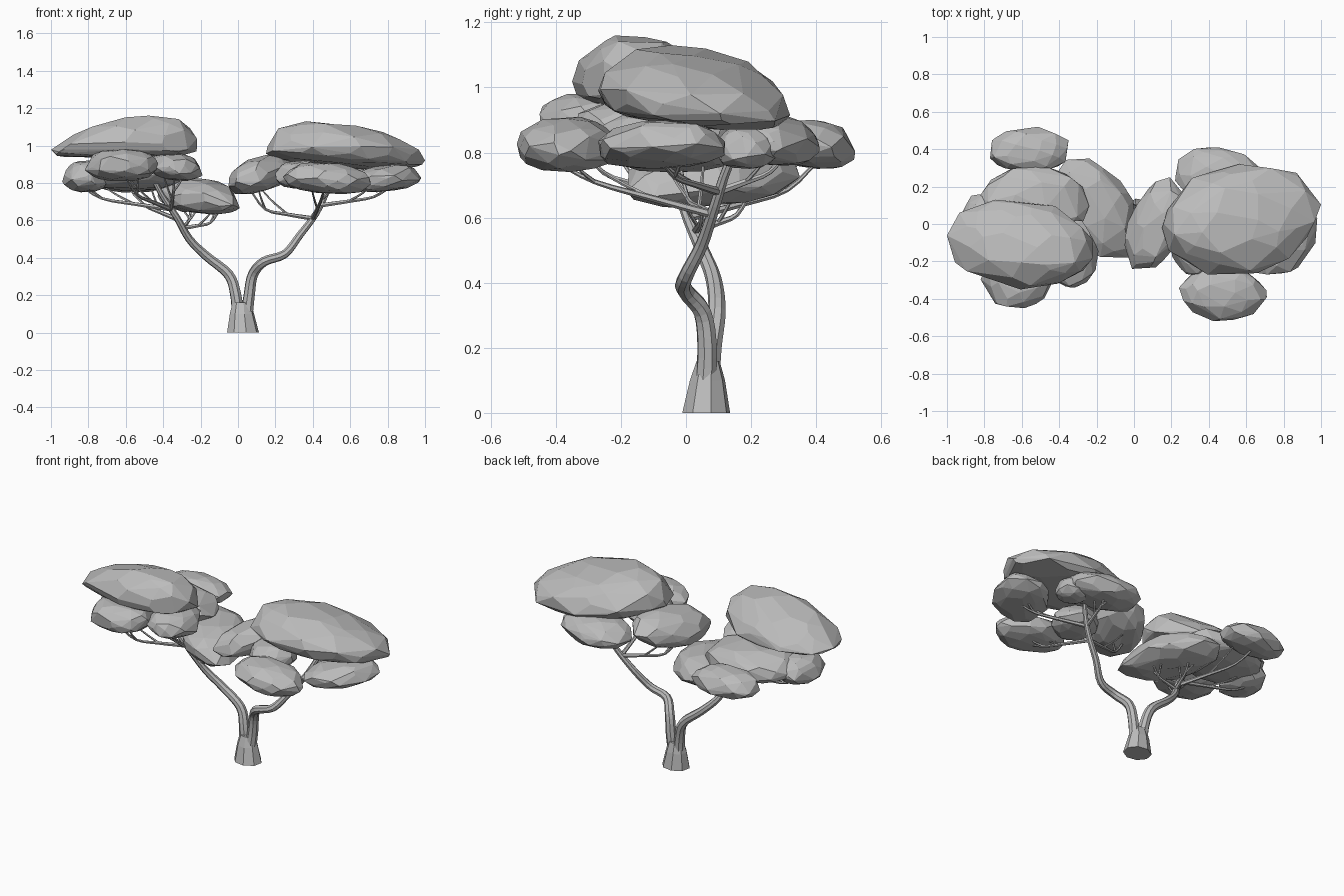
import bpy, bmesh, random
from math import sin, cos, pi, sqrt
from mathutils import Vector

random.seed(7)

if "Cube" in bpy.data.objects:
    bpy.data.objects.remove(bpy.data.objects["Cube"])

grey = bpy.data.materials.new("plain_grey")
grey.use_nodes = True
grey.diffuse_color = (0.5, 0.5, 0.5, 1)
grey.node_tree.nodes["Principled BSDF"].inputs["Base Color"].default_value = (0.5, 0.5, 0.5, 1)


def add_mesh(name, bm):
    mesh = bpy.data.meshes.new(name)
    bmesh.ops.recalc_face_normals(bm, faces=bm.faces[:])
    bm.to_mesh(mesh)
    bm.free()
    mesh.materials.append(grey)
    bpy.context.collection.objects.link(bpy.data.objects.new(name, mesh))


def skin_rings(name, rings):
    """Closed tube through a list of equal rings of points."""
    bm = bmesh.new()
    loops = [[bm.verts.new(p) for p in ring] for ring in rings]
    for a, b in zip(loops, loops[1:]):
        for k in range(len(a)):
            n = (k + 1) % len(a)
            bm.faces.new((a[k], a[n], b[n], b[k]))
    bm.faces.new(loops[0])
    bm.faces.new(loops[-1])
    add_mesh(name, bm)


def foliage(name, xs, ys, zs, lean=(0, 0), yaw=0.0, swell=(0, 0), belly=0.7, count=65):
    """Faceted cloud of leaves: jittered dome hull, leaned and fitted to its extents."""
    pts = []
    for i in range(count):
        h = 1 - 2 * (i + 0.5) / count
        a = i * pi * (3 - sqrt(5)) + random.uniform(-0.3, 0.3)
        r = sqrt(1 - h * h) ** 0.75 * random.uniform(0.92, 1.05)
        x, y = r * cos(a) * 1.5, r * sin(a)
        x, y = x * cos(yaw) - y * sin(yaw), x * sin(yaw) + y * cos(yaw)
        z = h * (1 + swell[0] * x + swell[1] * y) if h > 0 else h * belly
        pts.append(Vector((x, y, z + lean[0] * x + lean[1] * y)))
    for k, (lo, hi) in enumerate((xs, ys, zs)):
        low, high = min(p[k] for p in pts), max(p[k] for p in pts)
        for p in pts:
            p[k] = lo + (p[k] - low) / (high - low) * (hi - lo)
    bm = bmesh.new()
    for p in pts:
        bm.verts.new(p)
    bmesh.ops.convex_hull(bm, input=bm.verts[:])
    bmesh.ops.delete(bm, geom=[v for v in bm.verts if not v.link_faces], context='VERTS')
    bmesh.ops.dissolve_limit(bm, angle_limit=0.12, verts=bm.verts[:], edges=bm.edges[:])
    add_mesh(name, bm)


def limb(name, points, r0, r1, sides=8, steps=4):
    """Tapered tube swept along a smooth path."""
    p = [Vector(q) for q in points]
    p = [p[0] * 2 - p[1]] + p + [p[-1] * 2 - p[-2]]
    path = []
    for i in range(1, len(p) - 2):
        a, b, c, d = p[i - 1:i + 3]
        for s in range(steps):
            t = s / steps
            path.append(0.5 * (2 * b + (c - a) * t + (2 * a - 5 * b + 4 * c - d) * t * t
                               + (3 * b - a - 3 * c + d) * t ** 3))
    path.append(p[-2])
    rings, side = [], Vector((0.3, 1, 0.1))
    for i, q in enumerate(path):
        tangent = (path[min(i + 1, len(path) - 1)] - path[max(i - 1, 0)]).normalized()
        side = (side - tangent * side.dot(tangent)).normalized()
        other = tangent.cross(side)
        r = r0 + (r1 - r0) * i / (len(path) - 1)
        rings.append([q + r * (side * cos(2 * pi * k / sides) + other * sin(2 * pi * k / sides))
                      for k in range(sides)])
    skin_rings(name, rings)


def branch(name, fork, tip, sag=0.04):
    """Drooping branch from a fork to the underside of a cloud, with splayed twigs."""
    fork, tip = Vector(fork), Vector(tip)
    mid = fork.lerp(tip, 0.4) - Vector((0, 0, sag * 0.6))
    late = fork.lerp(tip, 0.75) - Vector((0, 0, sag))
    limb(name, [fork, mid, late, tip], 0.013, 0.005, 6, 3)
    across = (tip - fork).cross(Vector((0, 0, 1))).normalized() * 0.06
    for twig, start, way in (("first_twig", mid, 1), ("second_twig", late, -1)):
        end = start.lerp(tip, 0.7) + across * way
        end.z = tip.z + 0.02
        bend = start.lerp(end, 0.55) - Vector((0, 0, 0.01))
        limb(f"{name}_{twig}", [start, bend, end], 0.007, 0.004, 5, 3)


# Flared root base shared by both trunks
skin_rings("root_base", [
    [(cx + rx * cos(k * pi / 4 + 0.2), cy + ry * sin(k * pi / 4 + 0.2), z) for k in range(8)]
    for z, cx, cy, rx, ry in ((0, 0.027, 0.062, 0.087, 0.075), (0.1, 0.021, 0.066, 0.066, 0.055),
                              (0.16, 0.02, 0.068, 0.05, 0.036))])

# Twin trunks
limb("right_trunk", [(0.0, 0.07, 0.08), (-0.012, 0.08, 0.2), (-0.05, 0.095, 0.31), (-0.17, 0.085, 0.41),
                     (-0.26, 0.05, 0.5), (-0.33, 0.0, 0.62), (-0.41, -0.03, 0.74), (-0.47, -0.05, 0.86)],
     0.034, 0.012)
limb("left_trunk", [(0.045, 0.06, 0.08), (0.06, 0.065, 0.2), (0.08, 0.05, 0.31), (0.14, -0.005, 0.38),
                    (0.25, 0.0, 0.42), (0.33, 0.05, 0.52), (0.42, 0.09, 0.64), (0.48, 0.13, 0.76),
                    (0.55, 0.21, 0.92)], 0.034, 0.012)

# Branches under the right-hand canopy
low_fork, high_fork = (-0.29, 0.03, 0.56), (-0.36, -0.02, 0.66)
branch("right_inner_branch", low_fork, (-0.1, 0.05, 0.65))
branch("right_inner_back_branch", low_fork, (-0.25, 0.2, 0.68))
branch("right_outer_branch", high_fork, (-0.85, 0.05, 0.79))
branch("right_front_branch", high_fork, (-0.6, -0.33, 0.83), 0.05)
branch("right_back_branch", (-0.31, 0.01, 0.6), (-0.57, 0.41, 0.78), 0.05)
branch("right_middle_branch", high_fork, (-0.34, -0.2, 0.84))

# Branches under the left-hand canopy
low_fork, high_fork = (0.4, 0.08, 0.61), (0.44, 0.1, 0.68)
branch("left_inner_branch", low_fork, (0.06, -0.02, 0.77), 0.07)
branch("left_front_branch", low_fork, (0.46, -0.4, 0.77), 0.02)
branch("left_outer_branch", high_fork, (0.82, -0.08, 0.78), 0.03)
branch("left_back_branch", high_fork, (0.47, 0.31, 0.8), 0.03)

# Leaf clouds of the right-hand canopy
foliage("right_crown", (-1.0, -0.22), (-0.35, 0.13), (0.93, 1.16), (0.03, -0.03), -0.15, (0.25, -0.3), 0.25, 90)
foliage("right_back_cloud", (-0.85, -0.24), (-0.12, 0.32), (0.76, 0.95), (0.0, -0.1), 0.1)
foliage("right_front_cloud", (-0.82, -0.43), (-0.45, -0.1), (0.81, 0.98), (0, -0.1))
foliage("right_middle_cloud", (-0.47, -0.19), (-0.34, 0.02), (0.81, 0.96), (-0.1, 0))
foliage("right_outer_cloud", (-0.94, -0.7), (-0.16, 0.16), (0.75, 0.92))
foliage("right_rear_cloud", (-0.77, -0.35), (0.27, 0.52), (0.75, 0.9), (0, -0.1))
foliage("right_low_cloud", (-0.43, 0.01), (-0.18, 0.35), (0.63, 0.83), (-0.1, 0.12), -0.7)

# Leaf clouds of the left-hand canopy
foliage("left_crown", (0.15, 1.0), (-0.27, 0.32), (0.87, 1.13), (-0.08, -0.15), 0.15, (-0.15, -0.05), 0.35, 90)
foliage("left_front_cloud", (0.24, 0.71), (-0.52, -0.21), (0.74, 0.91), (-0.1, 0), -0.1)
foliage("left_front_inner_cloud", (0.2, 0.48), (-0.28, 0.02), (0.77, 0.92))
foliage("left_outer_cloud", (0.6, 0.98), (-0.27, 0.12), (0.75, 0.9), (0.15, 0), 0.4)
foliage("left_middle_cloud", (0.52, 0.72), (0.09, 0.28), (0.75, 0.88))
foliage("left_back_cloud", (0.22, 0.68), (0.1, 0.41), (0.76, 0.92), (0, -0.1), -0.2)
foliage("left_inner_cloud", (-0.05, 0.28), (-0.24, 0.25), (0.74, 0.95), (0.3, 0.0), 0.95)
